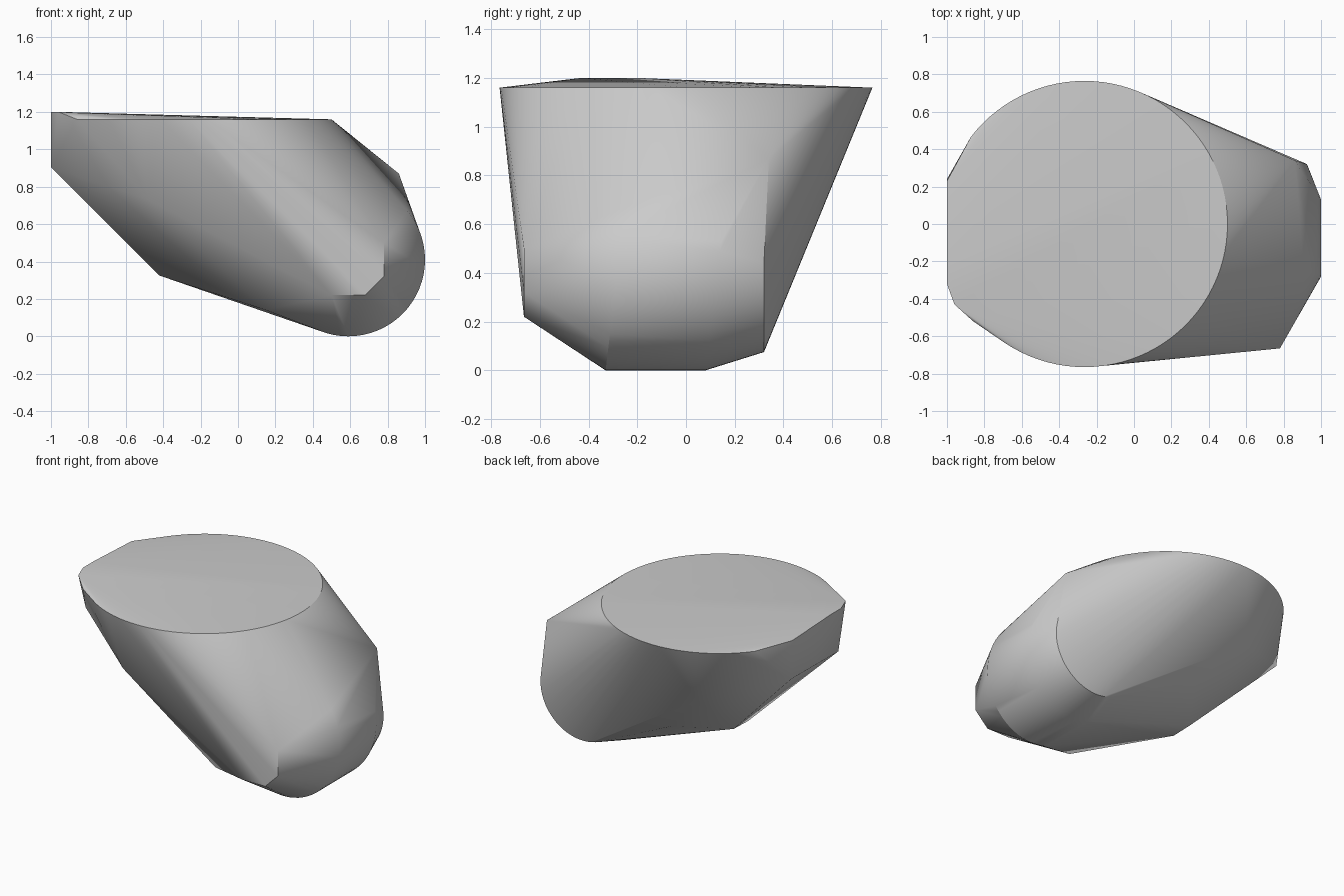
import bpy
import bmesh
from math import cos, sin, pi, radians

cube = bpy.data.objects.get("Cube")
if cube:
    bpy.data.objects.remove(cube, do_unlink=True)

# Plain grey material
grey = bpy.data.materials.new("plain_grey")
grey.use_nodes = True
colour = (0.6, 0.6, 0.6, 1)
grey.diffuse_color = colour
grey.node_tree.nodes["Principled BSDF"].inputs["Base Color"].default_value = colour


def circle(count):
    """Cosine and sine pairs around a full turn."""
    return [(cos(2 * pi * i / count), sin(2 * pi * i / count)) for i in range(count)]


points = []

# Round flat lid, cut short where the left end is squared off
points += [(-0.265 + 0.765 * c, 0.765 * s, 1.16)
           for c, s in circle(96) if c > -0.83]

# Raised rim and lower edge of the squared end
points += [(-1, -0.2, 1.2), (-1, -0.32, 1.2), (-0.96, -0.43, 1.2),
           (-0.86, -0.52, 1.16), (-1, 0.23, 1.18),
           (-1, -0.29, 0.905), (-1, 0.24, 0.91)]

# Rounded nose: a slightly skewed drum with a smaller rear ring
for c, s in circle(64):
    for y in (-0.28, 0.13):
        points.append((0.59 + 0.41 * c, y + 0.05 * s, 0.41 + 0.41 * s))
    points.append((0.59 + 0.335 * c, 0.32, 0.41 + 0.335 * s))

# Shoulder, chamfered front facet, and lower flank corners
points += [(0.86, 0.34, 0.87)]
points += [(x, -0.665, z) for x, z in
           ((0.78, 0.5), (0.78, 0.32), (0.68, 0.22), (0.5, 0.22))]
points += [(-0.48, -0.61, 0.73), (0.15, -0.47, 0.14),
           (-0.42, -0.1, 0.325), (-0.42, 0.06, 0.33),
           (-0.48, 0.55, 0.736), (-0.17, 0.41, 0.415)]

# Wrap all profiles in one convex skin
bm = bmesh.new()
for p in points:
    bm.verts.new(p)
hull = bmesh.ops.convex_hull(bm, input=bm.verts[:], use_existing_faces=False)
inside = {v for v in hull["geom_interior"] + hull["geom_unused"]
          if isinstance(v, bmesh.types.BMVert)}
bmesh.ops.delete(bm, geom=list(inside), context="VERTS")
bmesh.ops.dissolve_limit(bm, angle_limit=radians(0.5), verts=bm.verts[:], edges=bm.edges[:])
bmesh.ops.recalc_face_normals(bm, faces=bm.faces[:])

mesh = bpy.data.meshes.new("faceted_body")
bm.to_mesh(mesh)
bm.free()
mesh.materials.append(grey)
body = bpy.data.objects.new("faceted_body", mesh)
bpy.context.collection.objects.link(body)

bpy.ops.object.select_all(action="DESELECT")
body.select_set(True)
bpy.context.view_layer.objects.active = body
bpy.ops.object.shade_smooth_by_angle(angle=radians(30))
